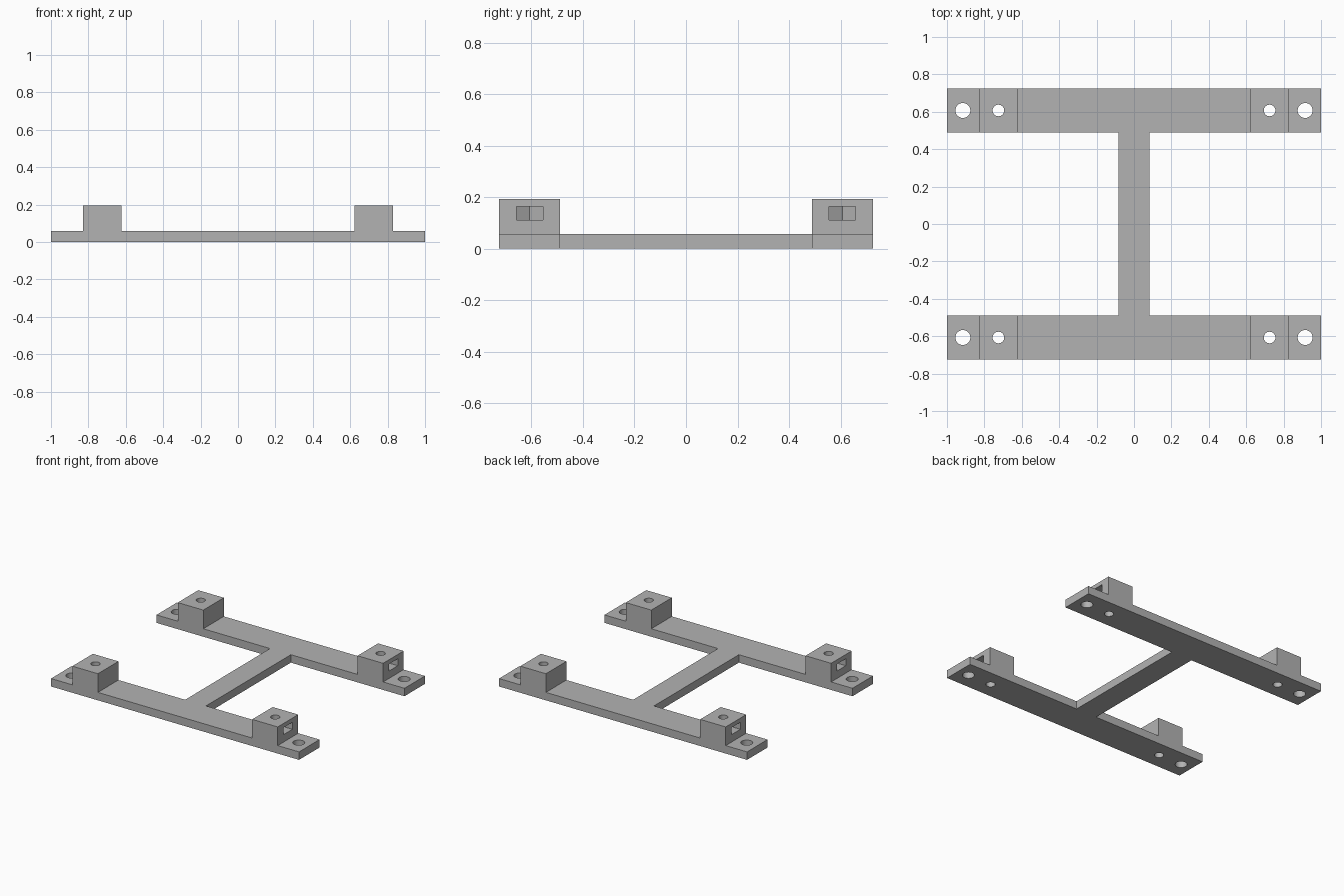
import bpy, bmesh, math

if "Cube" in bpy.data.objects:
    bpy.data.objects.remove(bpy.data.objects["Cube"])

BAR_Y, BAR_HALF = 0.607, 0.118      # bar centre line and half width
PLATE, TOP = 0.058, 0.194           # plate and block heights
IN_X, OUT_X = 0.622, 0.828          # block extent
BIG_X, SMALL_X = 0.915, 0.725       # hole positions

grey = bpy.data.materials.new("plain grey")
grey.diffuse_color = (0.45, 0.45, 0.45, 1)
grey.use_nodes = True
grey.node_tree.nodes["Principled BSDF"].inputs["Base Color"].default_value = grey.diffuse_color


def prism(name, points, depth):
    """Closed solid from a planar outline swept along a vector."""
    bm = bmesh.new()
    face = bm.faces.new([bm.verts.new(p) for p in points])
    new = bmesh.ops.extrude_face_region(bm, geom=[face])["geom"]
    bmesh.ops.translate(bm, vec=depth, verts=[v for v in new if isinstance(v, bmesh.types.BMVert)])
    bmesh.ops.recalc_face_normals(bm, faces=bm.faces)
    mesh = bpy.data.meshes.new(name)
    bm.to_mesh(mesh)
    bm.free()
    mesh.materials.append(grey)
    obj = bpy.data.objects.new(name, mesh)
    bpy.context.collection.objects.link(obj)
    return obj


def boolean(target, tool, operation):
    mod = target.modifiers.new(tool.name, "BOOLEAN")
    mod.operation, mod.solver, mod.object = operation, "EXACT", tool
    bpy.context.view_layer.objects.active = target
    bpy.ops.object.modifier_apply(modifier=mod.name)
    bpy.data.objects.remove(tool)


def circle(x, y, r, n=32):
    return [(x + r * math.cos(i * math.tau / n), y + r * math.sin(i * math.tau / n), -0.1)
            for i in range(n)]


# Central spine joining the two bars
inner = BAR_Y - BAR_HALF
frame = prism("mounting_frame", [(-0.084, -inner - 0.05, 0), (0.084, -inner - 0.05, 0),
                                 (0.084, inner + 0.05, 0), (-0.084, inner + 0.05, 0)], (0, 0, PLATE))

# Cross bars with a raised block near each end
half = [(1, 0), (1, PLATE), (OUT_X, PLATE), (OUT_X, TOP), (IN_X, TOP), (IN_X, PLATE)]
profile = half + [(-x, z) for x, z in reversed(half)]
for s in (-1, 1):
    bar = prism("cross_bar", [(x, s * BAR_Y - BAR_HALF, z) for x, z in profile], (0, 2 * BAR_HALF, 0))
    boolean(frame, bar, "UNION")

# Screw holes and nut slots at the four corners
for sy in (-1, 1):
    for sx in (-1, 1):
        y = sy * BAR_Y
        for x, r in ((BIG_X, 0.04), (SMALL_X, 0.031)):
            boolean(frame, prism("screw_hole", circle(sx * x, y, r), (0, 0, 0.5)), "DIFFERENCE")
        # Slot opens outward and ends in the point of a hexagon
        slot = [(0.9, -0.051), (0.9, 0.051), (SMALL_X - 0.029, 0.051),
                (SMALL_X - 0.059, 0), (SMALL_X - 0.029, -0.051)]
        boolean(frame, prism("nut_slot", [(sx * a, y + b, 0.112) for a, b in slot], (0, 0, 0.051)),
                "DIFFERENCE")

# Smooth hole walls, sharp corners elsewhere
bpy.ops.object.select_all(action="DESELECT")
frame.select_set(True)
bpy.context.view_layer.objects.active = frame
bpy.ops.object.shade_smooth_by_angle(angle=math.radians(30))
